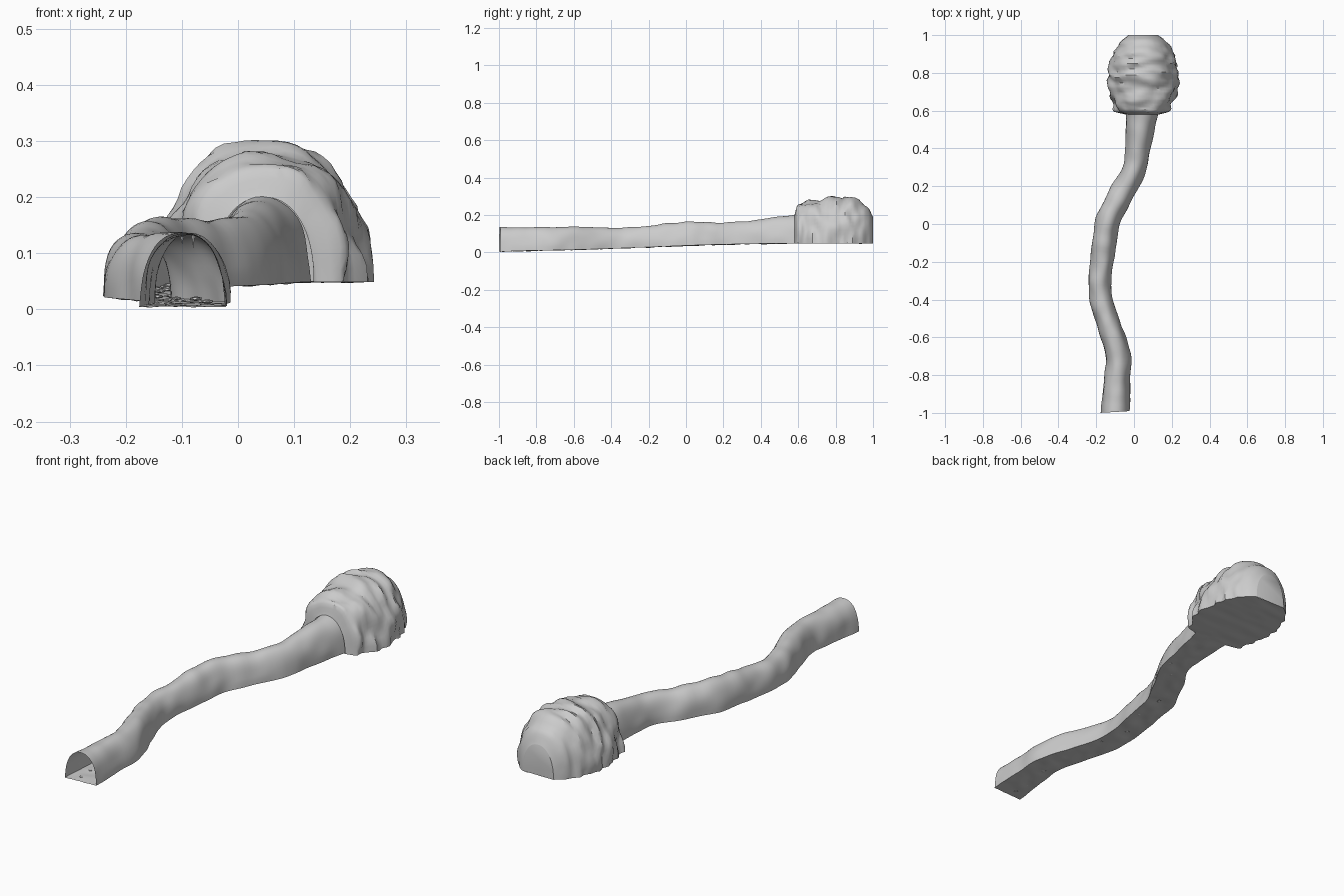
import bpy, math, random
from mathutils import Vector, noise

if "Cube" in bpy.data.objects:
    bpy.data.objects.remove(bpy.data.objects["Cube"])

random.seed(4)


def make_object(name, verts, faces):
    me = bpy.data.meshes.new(name)
    me.from_pydata(verts, [], faces)
    me.update()
    ob = bpy.data.objects.new(name, me)
    bpy.context.collection.objects.link(ob)
    bpy.context.view_layer.objects.active = ob
    ob.select_set(True)
    bpy.ops.object.shade_smooth_by_angle(angle=math.radians(35))
    ob.select_set(False)
    return ob


def sample(keys, y):
    # smooth cubic interpolation through rows of (y, values...)
    i = 0
    while i < len(keys) - 2 and y > keys[i + 1][0]:
        i += 1
    a, b = keys[i], keys[i + 1]
    p, n = keys[max(i - 1, 0)], keys[min(i + 2, len(keys) - 1)]
    h = b[0] - a[0]
    t = min(max((y - a[0]) / h, 0), 1)
    out = []
    for k in range(1, len(a)):
        m0 = (b[k] - p[k]) / (b[0] - p[0]) * h
        m1 = (n[k] - a[k]) / (n[0] - a[0]) * h
        out.append((2*t**3 - 3*t*t + 1) * a[k] + (t**3 - 2*t*t + t) * m0
                   + (3*t*t - 2*t**3) * b[k] + (t**3 - t*t) * m1)
    return out


def arch(cx, y, hw, floor, top, seg, power, side):
    # arch outline from right foot to left foot
    pts = []
    for j in range(seg + 1):
        a = math.pi * j / seg
        c, s = math.cos(a), math.sin(a)
        u = math.copysign(abs(c) ** (2 / power), c) * hw
        pts.append(Vector((cx, y, floor)) + side * u
                   + Vector((0, 0, abs(s) ** (2 / power) * (top - floor))))
    return pts


def skin(rings):
    n = len(rings[0])
    verts = [v for r in rings for v in r]
    faces = [(i*n + j, i*n + j + 1, (i+1)*n + j + 1, (i+1)*n + j)
             for i in range(len(rings) - 1) for j in range(n - 1)]
    return verts, faces


def floor_strip(name, rings, bump):
    # rough ground spanning the two feet of every arch
    rows = []
    for r in rings:
        row = []
        for k in range(9):
            p = r[-1].lerp(r[0], k / 8)
            if 0 < k < 8:
                p.z += bump * noise.noise(p * 22)
            row.append(p)
        rows.append(row)
    return make_object(name, *skin(rows))


# y, centre x, half width, floor z, crown z
TUNNEL = [(-1.0, -.098, .077, .004, .138), (-.85, -.092, .070, .009, .134),
          (-.70, -.084, .067, .012, .136), (-.53, -.135, .062, .017, .134),
          (-.36, -.182, .060, .022, .133), (-.18, -.166, .062, .029, .145),
          (0, -.143, .064, .036, .163), (.13, -.085, .064, .040, .160),
          (.28, -.002, .061, .044, .163), (.43, .024, .068, .047, .180),
          (.59, .045, .086, .049, .200)]
CHAMBER = [(.580, .045, .090, .049, .200), (.595, .046, .138, .049, .250),
           (.65, .046, .160, .049, .276), (.72, .048, .180, .049, .285),
           (.80, .050, .186, .049, .296), (.88, .052, .170, .049, .292),
           (.94, .052, .140, .049, .268), (.975, .050, .113, .049, .235),
           (1.0, .048, .078, .049, .188)]

# winding tunnel shell
rings = []
for i in range(81):
    y = -.995 + i * (.585 + .995) / 80
    cx, hw, fl, top = sample(TUNNEL, y)
    slope = (sample(TUNNEL, y + .02)[0] - sample(TUNNEL, y - .02)[0]) / .04
    if i in (0, 80):
        slope = -.06
    side = Vector((1, -slope, 0)).normalized()
    ring = arch(cx, y, hw, fl, top, 24, 2.2, side)
    mid = Vector((cx, y, fl))
    for p in ring:
        d = (p - mid).normalized()
        p += d * .007 * noise.noise(p * 13)
    rings.append(ring)
make_object("tunnel_walls", *skin(rings))
floor_strip("tunnel_floor", rings, .006)

# domed chamber shell with stepped rocky ledges, open towards the tunnel
rings = []
for i in range(45):
    t = i / 44
    y = .79 - .21 * math.cos(math.pi * t)
    cx, hw, fl, top = sample(CHAMBER, y)
    ring = arch(cx, y, hw, fl, top, 36, 2.2, Vector((1, 0, 0)))
    fade = min(1, i / 5, (44 - i) / 16)
    for p in ring:
        d = p - Vector((cx, y, fl))
        d.y = 0
        d.normalize()
        rough = noise.noise(Vector((p.x * 10, p.y * 26, p.z * 12)))
        step = round(rough * 2.5) / 2.5
        p += d * fade * (.011 * rough + .009 * step)
    rings.append(ring)
verts, faces = skin(rings)
faces.append(tuple(range(44 * 37, 45 * 37)))  # flat arched back wall
make_object("chamber_walls", verts, faces)
floor_strip("chamber_floor", rings, .004)


def stone(y, off, r):
    # flattened angular slab on the tunnel ground
    cx, hw, fl, top = sample(TUNNEL, y)
    bpy.ops.mesh.primitive_ico_sphere_add(
        subdivisions=1, radius=r, location=(cx + off * hw, y, fl + r * .35),
        rotation=(0, 0, random.uniform(0, 6.28)))
    ob = bpy.context.object
    ob.name = "floor_stone"
    ob.scale = (1.3, 1, .35)


for k in range(22):
    stone(-.96 + k * .07, random.uniform(-.6, .6), random.uniform(.008, .013))

# small stalactites hanging from the tunnel crown
for k in range(10):
    y = -.85 + k * .14
    cx, hw, fl, top = sample(TUNNEL, y)
    h = random.uniform(.014, .026)
    bpy.ops.mesh.primitive_cone_add(
        vertices=6, radius1=.004, radius2=0, depth=h, rotation=(math.pi, 0, 0),
        location=(cx + random.uniform(-.2, .2) * hw, y, top - .004 - h / 2))
    bpy.context.object.name = "stalactite"
